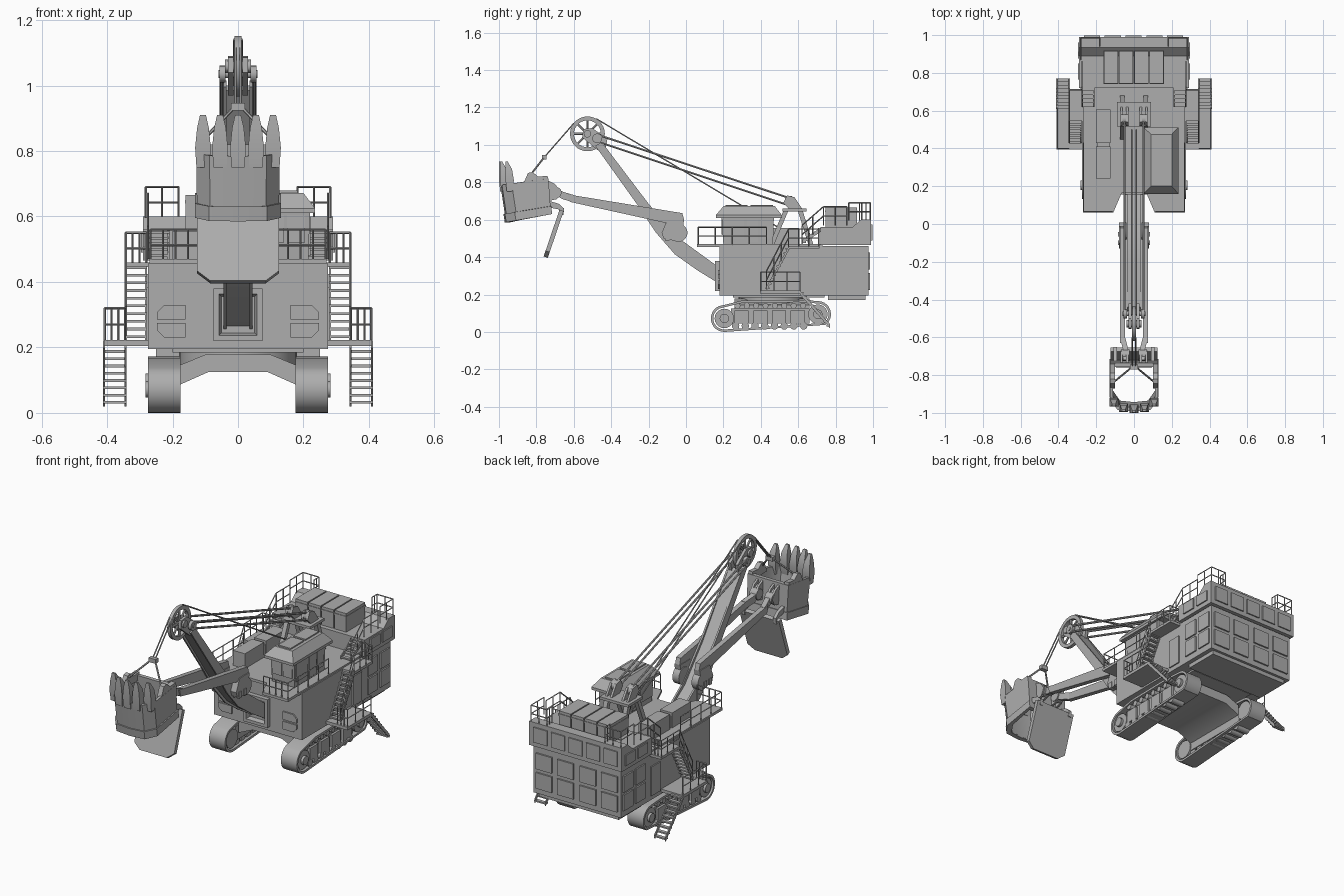
import bpy, bmesh, math
from mathutils import Vector

grey = bpy.data.materials.new("machine grey")
grey.diffuse_color = (0.42, 0.42, 0.42, 1)


# ---------- helpers ----------
def loft(bm, rings, cyclic=False):
    vs = [[bm.verts.new(p) for p in r] for r in rings]
    n = len(vs[0])
    for a, b in list(zip(vs, vs[1:])) + ([(vs[-1], vs[0])] if cyclic else []):
        for i in range(n):
            bm.faces.new((a[i], a[(i + 1) % n], b[(i + 1) % n], b[i]))
    if not cyclic:
        bm.faces.new(vs[0])
        bm.faces.new(vs[-1])


def prism(bm, x0, x1, yz):
    loft(bm, [[(x, y, z) for y, z in yz] for x in (x0, x1)])


def rect(x0, x1, y0, y1, z):
    return [(x0, y0, z), (x1, y0, z), (x1, y1, z), (x0, y1, z)]


def box(bm, x0, x1, y0, y1, z0, z1):
    loft(bm, [rect(x0, x1, y0, y1, z0), rect(x0, x1, y0, y1, z1)])


def rod(bm, p, q, r, n=6):
    p, q = Vector(p), Vector(q)
    rot = (q - p).to_track_quat('Z', 'Y')
    c = [rot @ Vector((r * math.cos(2 * math.pi * i / n), r * math.sin(2 * math.pi * i / n), 0)) for i in range(n)]
    loft(bm, [[p + v for v in c], [q + v for v in c]])


def wheel(bm, x0, x1, y, z, r, n=20):
    rod(bm, (x0, y, z), (x1, y, z), r, n)


def rail(bm, pts, h=0.1, n=3, r=0.0035):
    up = Vector((0, 0, h))
    for a, b in zip(pts, pts[1:]):
        a, b = Vector(a), Vector(b)
        for k in (0.5, 1):
            rod(bm, a + up * k, b + up * k, r, 4)
        for i in range(n + 1):
            p = a.lerp(b, i / n)
            rod(bm, p, p + up, r, 4)


def stair(bm, x0, x1, y0, z0, y1, z1, n):
    for x in (x0, x1 - 0.006):
        prism(bm, x, x + 0.006, [(y0, z0), (y0, z0 + 0.022), (y1, z1), (y1, z1 - 0.022)])
    for i in range(n):
        t = (i + 0.5) / n
        y, z = y0 + (y1 - y0) * t, z0 + (z1 - z0) * t
        box(bm, x0, x1, y - 0.01, y + 0.01, z - 0.003, z + 0.005)


def part(name, build, mirror=False):
    bm = bmesh.new()
    build(bm)
    bmesh.ops.recalc_face_normals(bm, faces=bm.faces)
    me = bpy.data.meshes.new(name)
    bm.to_mesh(me)
    bm.free()
    me.materials.append(grey)
    ob = bpy.data.objects.new(name, me)
    bpy.context.collection.objects.link(ob)
    bpy.ops.object.select_all(action='DESELECT')
    ob.select_set(True)
    bpy.context.view_layer.objects.active = ob
    bpy.ops.object.shade_smooth_by_angle(angle=0.6)
    if mirror:
        ob.modifiers.new("mirror", 'MIRROR').use_mirror_merge = False


# ---------- crawlers ----------
def track_loop(x, d):
    def arc(y, z, r, a0, a1):
        return [(x, y + r * math.cos(math.radians(a0 + (a1 - a0) * i / 12)),
                 z + r * math.sin(math.radians(a0 + (a1 - a0) * i / 12))) for i in range(13)]
    return (arc(0.205, 0.072, 0.072 - d, 115, 270) + arc(0.705, 0.095, 0.07 - d, -55, 85)
            + [(x, 0.6, 0.172 - d), (x, 0.3, 0.168 - d)])


def belt(bm):
    loft(bm, [track_loop(0.175, 0), track_loop(0.275, 0), track_loop(0.275, 0.013), track_loop(0.175, 0.013)], True)


def track_frame(bm):
    box(bm, 0.185, 0.255, 0.24, 0.66, 0.045, 0.125)
    for y, z in ((0.205, 0.072), (0.705, 0.095)):
        wheel(bm, 0.18, 0.268, y, z, 0.052)
        wheel(bm, 0.18, 0.282, y, z, 0.025, 12)
    for i in range(8):
        wheel(bm, 0.19, 0.268, 0.265 + i * 0.052, 0.032, 0.02, 12)
        wheel(bm, 0.19, 0.266, 0.275 + i * 0.05, 0.14, 0.016, 12)
    for y in (0.26, 0.36, 0.46, 0.56):
        box(bm, 0.25, 0.268, y, y + 0.075, 0.045, 0.115)


part("track_belt", belt, True)
part("track_frame", track_frame, True)


def carbody(bm):
    xz = [(-.18, .145), (-.1, .178), (.1, .178), (.18, .145), (.18, .085), (.09, .125), (-.09, .125), (-.18, .085)]
    loft(bm, [[(x, y, z) for x, z in xz] for y in (0.26, 0.66)])
    rod(bm, (0, 0.46, 0.14), (0, 0.46, 0.2), 0.18, 32)


part("carbody_turntable", carbody)


# ---------- machinery house ----------
def house(bm):
    box(bm, -0.275, 0.275, 0.18, 0.975, 0.195, 0.46)
    box(bm, -0.25, 0.25, 0.76, 0.96, 0.172, 0.2)
    box(bm, -0.2, 0.2, 0.25, 0.74, 0.185, 0.2)


def rear_block(bm):
    prism(bm, -0.29, 0.29, [(0.72, 0.465), (0.99, 0.465), (0.99, 0.6), (0.935, 0.6), (0.89, 0.56), (0.72, 0.56)])
    for i in range(5):
        x = -0.265 + i * 0.11
        box(bm, x, x + 0.085, 0.98, 0.997, 0.49, 0.575)


def house_panels(bm):
    for y in (0.765, 0.875):
        for z in (0.23, 0.335):
            box(bm, 0.27, 0.283, y, y + 0.085, z, z + 0.09)
        box(bm, 0.285, 0.297, y, y + 0.085, 0.49, 0.55)
    box(bm, 0.27, 0.282, 0.63, 0.71, 0.22, 0.385)
    for x in (0.02, 0.155):
        for z in (0.225, 0.335):
            box(bm, x, x + 0.1, 0.97, 0.984, z, z + 0.09)
    for z0, z1, c in ((0.285, 0.33, 1), (0.23, 0.275, 0)):
        zt, zb = (z1, z0) if c else (z0, z1)
        xz = [(0.16, zb), (0.16, zt), (0.225, zt), (0.247, (zt + zb) / 2), (0.247, zb)]
        loft(bm, [[(x, y, z) for x, z in xz] for y in (0.172, 0.185)])


def roof_units(bm):
    for i in range(4):
        x = -0.16 + i * 0.081
        box(bm, x, x + 0.074, 0.745, 0.915, 0.55, 0.665)
        box(bm, x - 0.002, x + 0.076, 0.742, 0.918, 0.64, 0.65)


def front_deck(bm):
    xy = [(.27, .06), (.27, .73), (-.27, .73), (-.27, .06), (-.11, .06), (-.065, .165), (.065, .165), (.11, .06)]
    loft(bm, [[(x, y, z) for x, y in xy] for z in (0.455, 0.47)])


def boom_socket(bm):
    loft(bm, [[(s * x, y, 0.3 + t * z) for s, t in ((-1, -1), (1, -1), (1, 1), (-1, 1))]
              for x, z, y in ((.075, .08, .185), (.075, .08, .155), (.058, .063, .155), (.05, .055, .183))], True)


part("house", house)
part("rear_upper_house", rear_block)
part("house_panels", house_panels, True)
part("roof_units", roof_units)
part("front_deck", front_deck)
part("boom_socket", boom_socket)


# ---------- cab and left side housing ----------
def cab(bm):
    loft(bm, [rect(0.075, 0.215, 0.2, 0.465, 0.465), rect(0.07, 0.22, 0.19, 0.47, 0.62)])
    for y0, y1, z0 in ((0.205, 0.31, 0.5), (0.325, 0.385, 0.48), (0.395, 0.455, 0.5)):
        for x in (0.071, 0.212):
            box(bm, x - 0.003, x + 0.01, y0, y1, z0, 0.6)
    for x in (0.085, 0.15):
        box(bm, x, x + 0.055, 0.189, 0.2, 0.52, 0.605)


def cab_roof(bm):
    loft(bm, [rect(0.05, 0.235, 0.16, 0.512, 0.61), rect(0.05, 0.235, 0.16, 0.512, 0.625),
              rect(0.09, 0.2, 0.2, 0.475, 0.672)])
    for y in (0.21, 0.345):
        box(bm, 0.105, 0.182, y, y + 0.12, 0.665, 0.679)


def side_housing(bm):
    box(bm, -0.2, -0.125, 0.24, 0.41, 0.465, 0.555)
    box(bm, -0.2, -0.125, 0.43, 0.605, 0.465, 0.555)
    box(bm, -0.193, -0.13, 0.25, 0.595, 0.465, 0.535)


part("cab", cab)
part("cab_roof", cab_roof)
part("side_housing", side_housing)


# ---------- walkways, stairs and railings ----------
def walkways(bm):
    box(bm, 0.27, 0.41, 0.395, 0.615, 0.205, 0.222)
    box(bm, 0.27, 0.345, 0.545, 0.715, 0.445, 0.46)
    stair(bm, 0.34, 0.412, 0.77, 0.02, 0.61, 0.22, 9)
    stair(bm, 0.278, 0.345, 0.43, 0.22, 0.548, 0.455, 10)
    stair(bm, 0.21, 0.275, 0.62, 0.47, 0.725, 0.56, 5)


def railings(bm):
    rail(bm, [(0.345, 0.4, 0.22), (0.407, 0.4, 0.22), (0.407, 0.61, 0.22)], 0.1)
    rail(bm, [(0.343, 0.43, 0.23), (0.343, 0.548, 0.455), (0.343, 0.71, 0.455), (0.28, 0.71, 0.455)], 0.095, 3)
    rail(bm, [(0.115, 0.065, 0.465), (0.267, 0.065, 0.465), (0.267, 0.43, 0.465)], 0.095, 4)
    rail(bm, [(0.275, 0.62, 0.47), (0.275, 0.735, 0.57), (0.275, 0.86, 0.57)], 0.1, 2)
    rail(bm, [(0.182, 0.94, 0.595), (0.182, 0.985, 0.595), (0.282, 0.985, 0.595), (0.282, 0.87, 0.595)], 0.095, 2)


part("walkways_and_stairs", walkways, True)
part("railings", railings, True)


# ---------- gantry ----------
def gantry(bm):
    for y0, y1 in ((0.535, 0.455), (0.61, 0.67)):
        loft(bm, [rect(0.05, 0.075, y - 0.013, y + 0.013, z) for y, z in ((y1, 0.46), (y0, 0.65))])
    box(bm, 0, 0.09, 0.515, 0.645, 0.645, 0.66)
    for x in (0.03, 0.06):
        prism(bm, x, x + 0.012, [(0.52, 0.69), (0.55, 0.66), (0.62, 0.66), (0.58, 0.72), (0.54, 0.73)])
    wheel(bm, 0.042, 0.06, 0.555, 0.7, 0.028, 16)


part("gantry", gantry, True)

# ---------- boom ----------
BOOM = [(-.44, 1.04), (-.2, .7), (-.06, .62), (-.01, .59), (0, .5), (.19, .34), (.19, .25), (.06, .33), (-.06, .415),
        (-.16, .53), (-.26, .68), (-.5, 1.01), (-.49, 1.045)]


def boom(bm):
    prism(bm, -0.038, 0.038, [(-.44, 1.0), (-.2, .665), (-.04, .48), (.19, .32), (.19, .26), (.06, .34),
                              (-.05, .425), (-.15, .54), (-.25, .68), (-.46, .985)])
    for x in (-0.045, 0.035):
        prism(bm, x, x + 0.01, [(-.45, 1.015), (-.2, .685), (-.03, .495), (.19, .335), (.19, .25), (.06, .33),
                                (-.06, .415), (-.16, .53), (-.26, .68), (-.485, .995)])


def boom_head(bm):
    prism(bm, 0.014, 0.03, [(-.43, .98), (-.42, 1.03), (-.5, 1.09), (-.55, 1.085), (-.555, 1.04), (-.47, .97)])
    wheel(bm, 0, 0.04, -0.527, 1.059, 0.02, 12)
    wheel(bm, 0, 0.06, -0.475, 1.035, 0.012, 12)
    wheel(bm, 0.038, 0.056, -0.475, 1.035, 0.026, 16)


def circle(x, r, n=32):
    return [(x, -0.527 + r * math.cos(2 * math.pi * i / n), 1.059 + r * math.sin(2 * math.pi * i / n))
            for i in range(n)]


def sheave(bm):
    loft(bm, [circle(-.01, .093), circle(.01, .093), circle(.01, .072), circle(-.01, .072)], True)
    for i in range(8):
        a = i * math.pi / 4
        rod(bm, (0, -0.527, 1.059), (0, -0.527 + 0.08 * math.cos(a), 1.059 + 0.08 * math.sin(a)), 0.007)


def ropes(bm):
    for y, z in ((-0.475, 1.055), (-0.465, 1.015)):
        rod(bm, (0.05, y, z), (0.05, 0.555, z - 0.34), 0.006)
    rod(bm, (0.012, -0.48, 1.14), (0.012, 0.5, 0.555), 0.004)
    rod(bm, (0.008, -0.6, 1.115), (0.008, -0.757, 0.935), 0.004)
    rod(bm, (0.01, -0.757, 0.935), (0.105, -0.835, 0.835), 0.005)
    box(bm, 0, 0.022, -0.77, -0.745, 0.923, 0.947)


part("boom", boom)
part("boom_head", boom_head, True)
part("head_sheave", sheave)
part("ropes", ropes, True)


# ---------- dipper handle ----------
def handle(bm):
    prism(bm, 0.047, 0.075, [(-.63, .735), (-.62, .695), (-.12, .585), (-.03, .575), (-.01, .6), (-.02, .635)])
    loft(bm, [[(x + dx, y, z + dz) for dx, dz in ((-.014, -.02), (.014, -.02), (.014, .02), (-.014, .02))]
              for x, y, z in ((.061, -.6, .712), (.045, -.66, .73), (.045, -.72, .765))])
    wheel(bm, 0.025, 0.07, -0.695, 0.745, 0.03, 14)
    wheel(bm, 0.04, 0.08, -0.04, 0.53, 0.048)
    prism(bm, 0.044, 0.08, [(-.13, .53), (-.12, .5), (-.03, .48), (-.01, .6), (-.1, .6)])
    for y in (-0.1, -0.055):
        box(bm, 0.05, 0.085, y - 0.012, y + 0.012, 0.49, 0.525)


part("dipper_handle", handle, True)


# ---------- dipper ----------
def section(yf, yb, w, zf, zb):
    pts = [(-w, yb), (-w, yf + 0.06), (-w * 0.68, yf + 0.008), (0, yf), (w * 0.68, yf + 0.008), (w, yf + 0.06), (w, yb)]
    return [(x, y, zf + (zb - zf) * (y - yf) / (yb - yf)) for x, y in pts]


def dipper(bm):
    loft(bm, [section(-.963, -.722, .125, .59, .635), section(-.992, -.735, .128, .785, .82),
              section(-.972, -.757, .112, .785, .82), section(-.943, -.744, .11, .59, .635)], True)
    loft(bm, [section(-.969, -.716, .131, .585, .63), section(-.976, -.72, .131, .63, .672),
              section(-.95, -.75, .112, .63, .672), section(-.943, -.744, .11, .585, .63)], True)


def teeth(bm):
    for x, dy in ((-.107, .035), (-.055, .006), (0, 0), (.055, .006), (.107, .035)):
        loft(bm, [rect(x - w, x + w, y0 + dy, y1 + dy, z) for w, y0, y1, z in
                  ((.02, -.993, -.965, .75), (.024, -1.0, -.955, .81), (.018, -1.0, -.965, .87),
                   (.009, -.999, -.988, .91))])


def dipper_brackets(bm):
    prism(bm, 0.1, 0.127, [(-.87, .79), (-.845, .85), (-.82, .855), (-.79, .83), (-.74, .835), (-.735, .79)])
    for x in (0.03, 0.06):
        prism(bm, x, x + 0.012, [(-.74, .81), (-.7, .79), (-.67, .75), (-.69, .71), (-.735, .7)])
    # hinge arms of the open door
    prism(bm, 0.09, 0.108, [(-.73, .7), (-.68, .685), (-.652, .66), (-.655, .625), (-.675, .63), (-.68, .655),
                            (-.73, .665)])


def dipper_door(bm):
    d = Vector((0, -0.085, -0.25))
    o = Vector((0, -0.665, 0.65))
    pts = [(-.125, 0), (.125, 0), (.125, .88), (.085, 1), (-.085, 1), (-.125, .88)]
    loft(bm, [[o + off + d * t + Vector((x, 0, 0)) for x, t in pts]
              for off in (Vector((0, -.011, .004)), Vector((0, .011, -.004)))])


part("dipper", dipper)
part("dipper_teeth", teeth)
part("dipper_brackets", dipper_brackets, True)
part("dipper_door", dipper_door)
